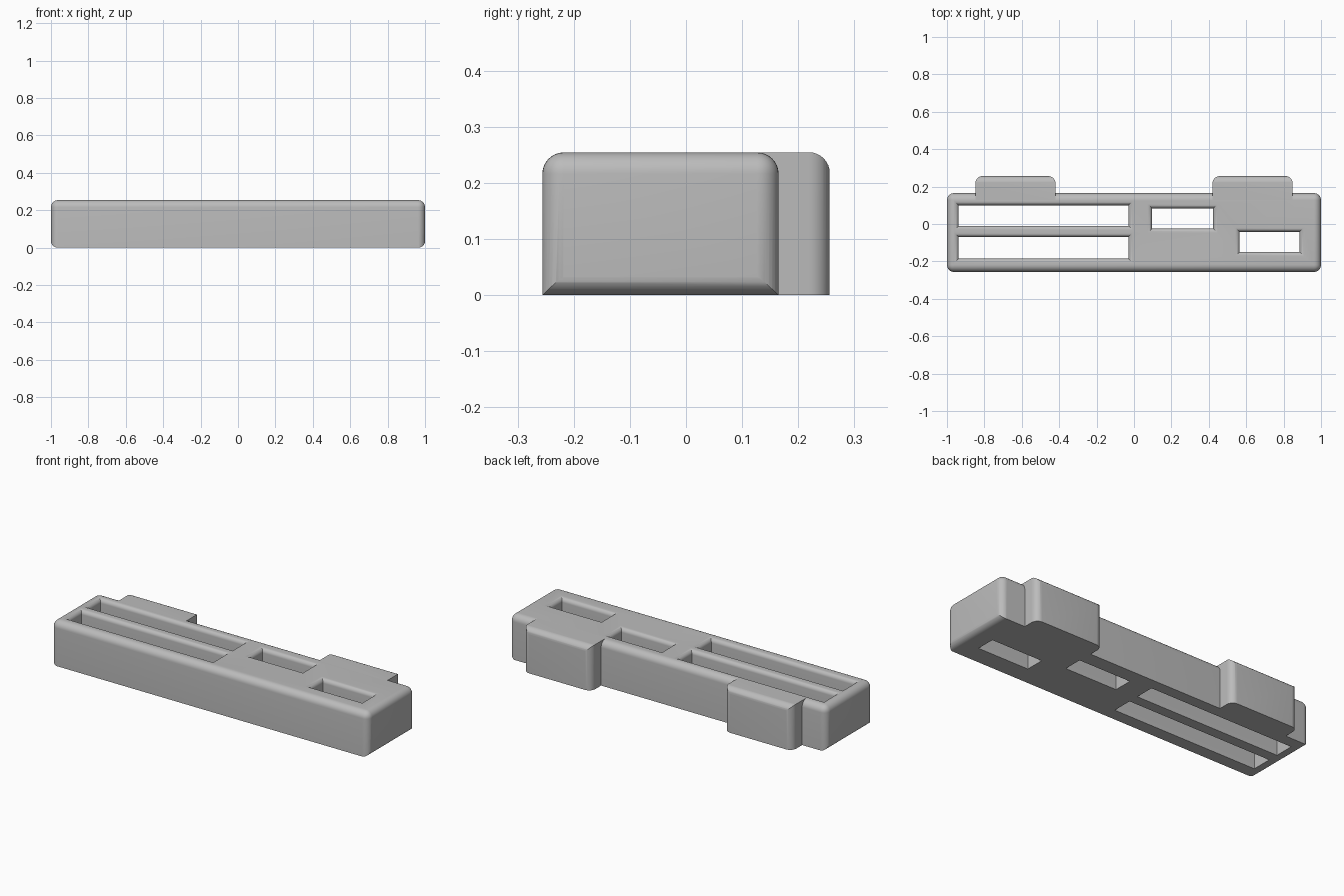
import bpy, bmesh, math

if "Cube" in bpy.data.objects:
    bpy.data.objects.remove(bpy.data.objects["Cube"])

H, R, F = 0.254, 0.038, 0.024      # height, outer rounding, opening flare
Y0, Y1, YB = -0.256, 0.165, 0.256  # body front, body back, tab back

grey = bpy.data.materials.new("mid grey")
grey.diffuse_color = (0.5, 0.5, 0.5, 1)
grey.use_nodes = True
grey.node_tree.nodes["Principled BSDF"].inputs["Base Color"].default_value = grey.diffuse_color


def make_object(name, bm):
    bmesh.ops.recalc_face_normals(bm, faces=bm.faces)
    mesh = bpy.data.meshes.new(name)
    bm.to_mesh(mesh)
    bm.free()
    mesh.materials.append(grey)
    obj = bpy.data.objects.new(name, mesh)
    bpy.context.collection.objects.link(obj)
    return obj


def loft(name, rings):
    """Closed solid through rings with equal point counts."""
    bm = bmesh.new()
    rows = [[bm.verts.new(p) for p in ring] for ring in rings]
    n = len(rows[0])
    for a, b in zip(rows, rows[1:]):
        for i in range(n):
            j = (i + 1) % n
            bm.faces.new((a[i], a[j], b[j], b[i]))
    bm.faces.new(rows[0][::-1])
    bm.faces.new(rows[-1])
    return make_object(name, bm)


def arc(cx, cy, r, start, end, n=8):
    angles = [math.radians(start + (end - start) * i / n) for i in range(n + 1)]
    return [(cx + r * math.cos(a), cy + r * math.sin(a)) for a in angles]


def boolean(obj, tool, operation):
    mod = obj.modifiers.new(tool.name, "BOOLEAN")
    mod.object, mod.operation, mod.solver = tool, operation, "EXACT"
    bpy.context.view_layer.objects.active = obj
    bpy.ops.object.modifier_apply(modifier=mod.name)
    bpy.data.objects.remove(tool, do_unlink=True)


def shade(obj):
    bpy.ops.object.select_all(action="DESELECT")
    obj.select_set(True)
    bpy.context.view_layer.objects.active = obj
    bpy.ops.object.shade_smooth_by_angle(angle=math.radians(30))


# Body: block with rounded sides and top, sharp underside
bm = bmesh.new()
bmesh.ops.create_cube(bm, size=1)
for v in bm.verts:
    v.co = (v.co.x * 2, v.co.y * (Y1 - Y0) + (Y0 + Y1) / 2, (v.co.z + 0.5) * H)
edges = [e for e in bm.edges if max(v.co.z for v in e.verts) > 0.1]
bmesh.ops.bevel(bm, geom=edges, offset=R, offset_type="OFFSET", segments=8,
                profile=0.5, affect="EDGES")
body = make_object("body", bm)

# Lower end edges rounded by a clipping profile run front to back
e = 0.0005
section = (arc(-1 - e + R, R - e, R, 180, 270) + arc(1 + e - R, R - e, R, 270, 360)
           + [(1 + e, 0.4), (-1 - e, 0.4)])
boolean(body, loft("end_rounding", [[(x, y, z) for x, z in section]
                                    for y in (-0.4, 0.4)]), "INTERSECT")

# Openings: straight shafts with a rounded flare at the top
openings = [(-0.937, -0.03, -0.01, 0.10), (-0.937, -0.03, -0.185, -0.07),
            (0.097, 0.423, -0.024, 0.083), (0.565, 0.885, -0.149, -0.042)]
for x0, x1, y0, y1 in openings:
    levels = [(0, -0.05)]
    for i in range(9):
        t = math.pi / 2 * i / 8
        levels.append((F * (1 - math.cos(t)), H - F + F * math.sin(t)))
    levels.append((F, H + 0.05))
    rings = [[(x0 - d, y0 - d, z), (x1 + d, y0 - d, z),
              (x1 + d, y1 + d, z), (x0 - d, y1 + d, z)] for d, z in levels]
    boolean(body, loft("opening", rings), "DIFFERENCE")
shade(body)

# Rear tabs: rounded back corners and rounded top back edge
for side, name in ((-1, "left_rear_tab"), (1, "right_rear_tab")):
    xa, xb = sorted((side * 0.42, side * 0.848))
    y_in = Y1 - R
    plan = ([(xa, y_in), (xb, y_in)] + arc(xb - R, YB - R, R, 0, 90)
            + arc(xa + R, YB - R, R, 90, 180))
    tab = loft(name, [[(x, y, z) for x, y in plan] for z in (0, H)])
    side_profile = ([(0, -0.1), (YB + e, -0.1)]
                    + arc(YB + e - R, H + e - R, R, 0, 90) + [(0, H + e)])
    boolean(tab, loft("tab_rounding", [[(x, y, z) for y, z in side_profile]
                                       for x in (xa - 0.1, xb + 0.1)]), "INTERSECT")
    shade(tab)
